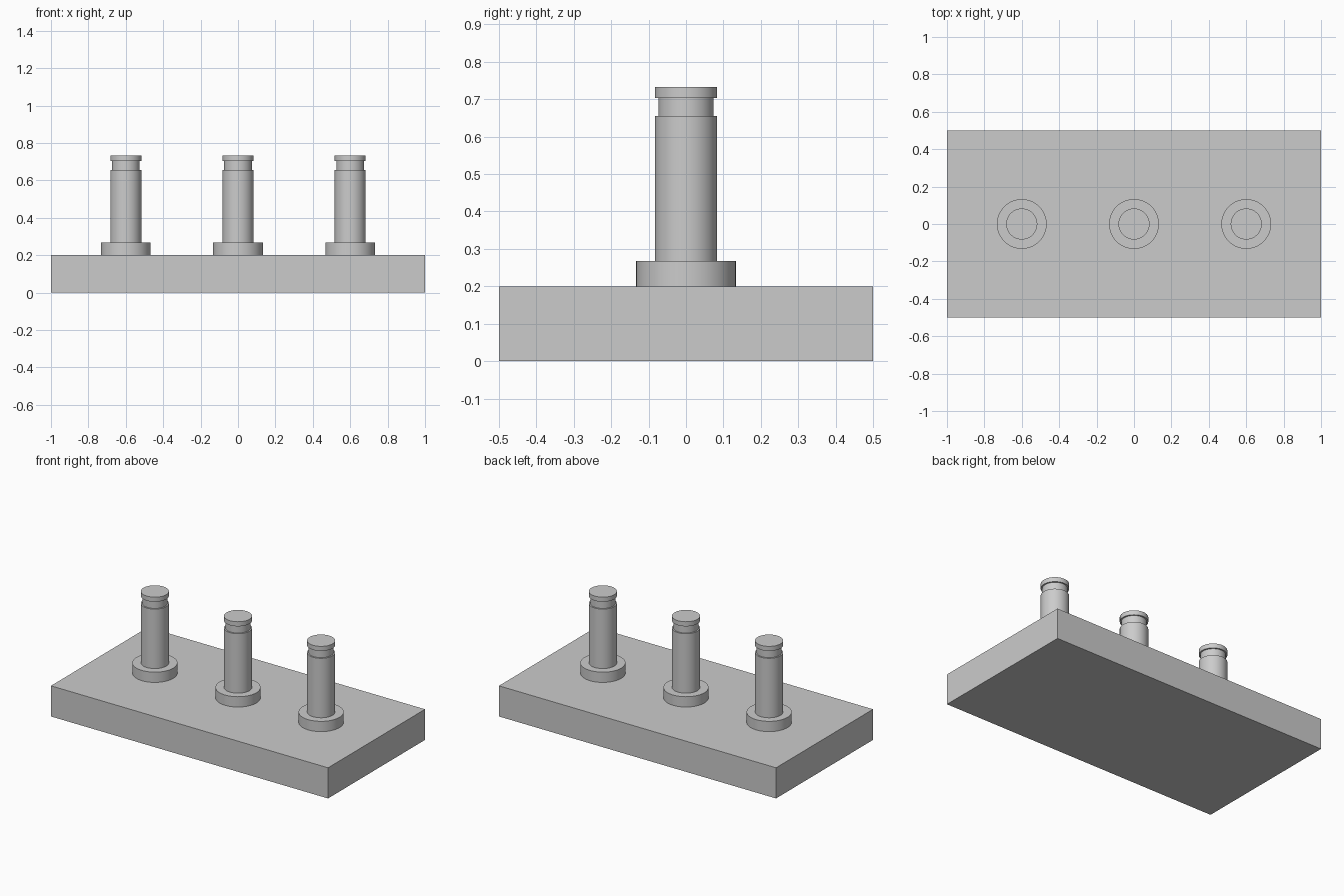
import bpy, bmesh, math

old = bpy.data.objects.get("Cube")
if old:
    bpy.data.objects.remove(old, do_unlink=True)

# Single grey material
grey = bpy.data.materials.new("plain_grey")
grey.use_nodes = True
colour = (0.6, 0.6, 0.6, 1)
grey.diffuse_color = colour
grey.node_tree.nodes["Principled BSDF"].inputs["Base Color"].default_value = colour

BASE_TOP = 0.2
SIDES = 64


def add_object(name, bm):
    bmesh.ops.recalc_face_normals(bm, faces=bm.faces)
    mesh = bpy.data.meshes.new(name)
    bm.to_mesh(mesh)
    bm.free()
    mesh.materials.append(grey)
    obj = bpy.data.objects.new(name, mesh)
    bpy.context.collection.objects.link(obj)
    return obj


def lathe(name, profile, x):
    """Spin a radius/height profile about the vertical axis."""
    bm = bmesh.new()
    verts = [bm.verts.new((r, 0, z)) for r, z in profile]
    edges = [bm.edges.new(pair) for pair in zip(verts, verts[1:])]
    bmesh.ops.spin(bm, geom=verts + edges, cent=(0, 0, 0), axis=(0, 0, 1),
                   angle=math.tau, steps=SIDES, use_merge=False)
    bmesh.ops.remove_doubles(bm, verts=bm.verts, dist=1e-4)
    obj = add_object(name, bm)
    obj.location.x = x
    bpy.ops.object.select_all(action="DESELECT")
    obj.select_set(True)
    bpy.context.view_layer.objects.active = obj
    bpy.ops.object.shade_smooth_by_angle(angle=math.radians(30))


# Base slab
bm = bmesh.new()
bmesh.ops.create_cube(bm, size=1)
bmesh.ops.scale(bm, vec=(2, 1, BASE_TOP), verts=bm.verts)
bmesh.ops.translate(bm, vec=(0, 0, BASE_TOP / 2), verts=bm.verts)
add_object("base_slab", bm)

# Pins: wide collar, shaft, retaining groove and cap
collar, shaft, groove = 0.133, 0.083, 0.074
pin_profile = [
    (0, BASE_TOP), (collar, BASE_TOP), (collar, 0.267),
    (shaft, 0.267), (shaft, 0.655), (groove, 0.655),
    (groove, 0.703), (shaft, 0.703), (shaft, 0.733), (0, 0.733),
]
for side, x in (("right", -0.6), ("middle", 0), ("left", 0.6)):
    lathe(side + "_pin", pin_profile, x)
